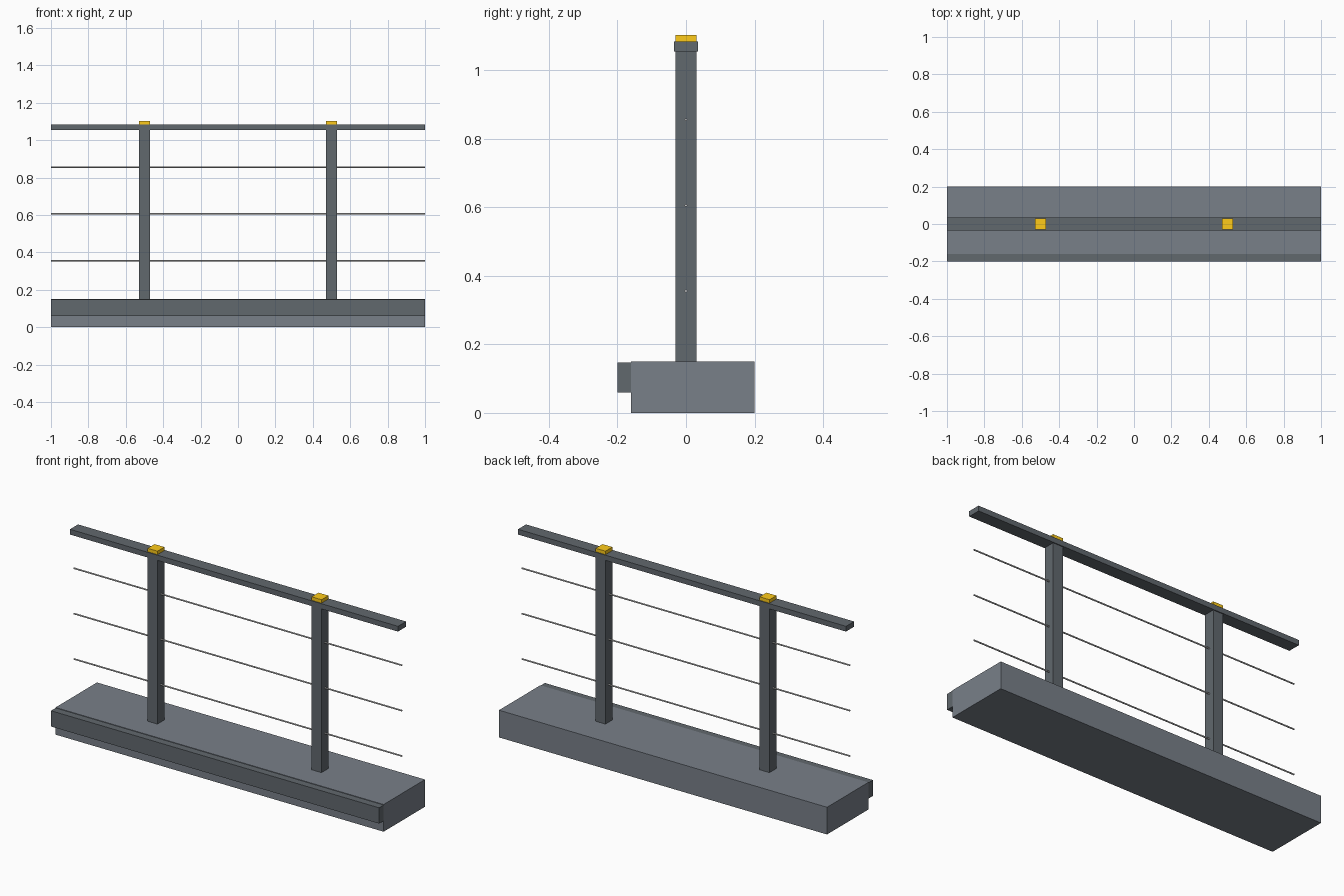
import bpy
from math import pi

if "Cube" in bpy.data.objects:
    bpy.data.objects.remove(bpy.data.objects["Cube"])


def material(name, r, g, b):
    mat = bpy.data.materials.new(name)
    mat.diffuse_color = (r, g, b, 1)
    mat.use_nodes = True
    mat.node_tree.nodes["Principled BSDF"].inputs["Base Color"].default_value = mat.diffuse_color
    return mat


slate = material("slate", 0.19, 0.215, 0.25)
dark = material("dark_metal", 0.12, 0.138, 0.155)
yellow = material("yellow", 1.0, 0.6, 0.01)
steel = material("steel", 0.6, 0.6, 0.6)


def box(name, x, y, z, mat):
    """Box from (min, max) ranges on each axis."""
    spans = (x, y, z)
    bpy.ops.mesh.primitive_cube_add(size=1, location=[(a + b) / 2 for a, b in spans])
    ob = bpy.context.object
    ob.name = name
    ob.scale = [b - a for a, b in spans]
    bpy.ops.object.transform_apply(location=False, rotation=False, scale=True)
    ob.data.materials.append(mat)


# Ledge slab with a strip along its front
box("base_slab", (-1, 1), (-0.16, 0.20), (0, 0.15), slate)
box("front_strip", (-1, 1), (-0.20, -0.16), (0.06, 0.147), dark)

# Handrail
box("top_rail", (-1, 1), (-0.035, 0.035), (1.055, 1.084), dark)

# Posts with yellow caps
for side, cx in (("left", -0.5), ("right", 0.5)):
    x = (cx - 0.03, cx + 0.03)
    box(f"{side}_post", x, (-0.03, 0.03), (0.15, 1.055), dark)
    box(f"{side}_cap", x, (-0.03, 0.03), (1.084, 1.103), yellow)

# Horizontal cables through the posts
for i, z in enumerate((0.356, 0.606, 0.856)):
    bpy.ops.mesh.primitive_cylinder_add(vertices=12, radius=0.004, depth=2,
                                        location=(0, 0, z), rotation=(0, pi / 2, 0))
    cable = bpy.context.object
    cable.name = f"cable_{i + 1}"
    cable.data.materials.append(steel)
    bpy.ops.object.shade_smooth_by_angle(angle=pi / 3)
